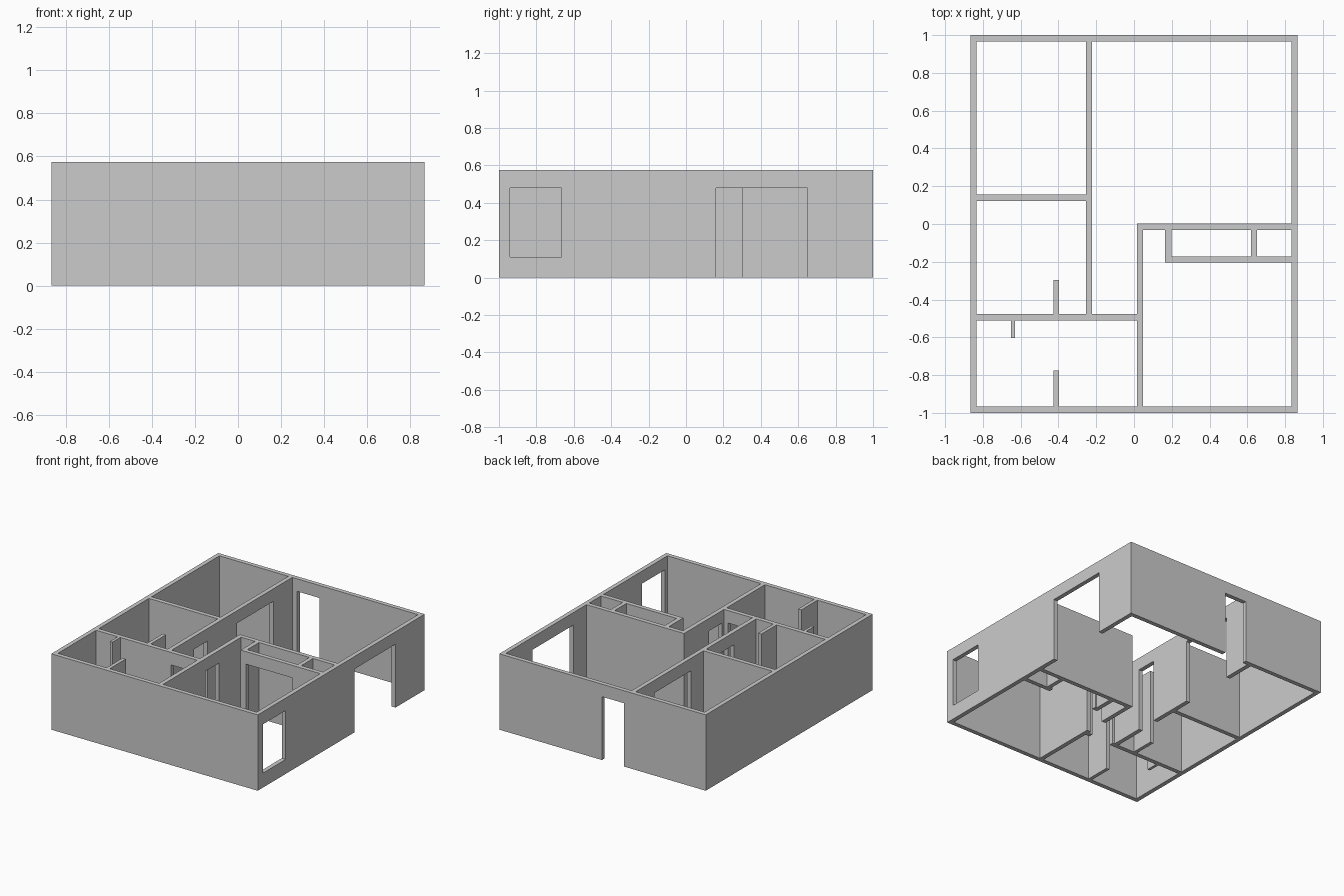
import bpy, bmesh, math

if "Cube" in bpy.data.objects:
    bpy.data.objects.remove(bpy.data.objects["Cube"])

X, Y, H, T = 0.866, 1.0, 0.575, 0.033   # half width, half depth, wall height, thickness
D = 0.48                                # head height of doors and windows
IX, IY = X - T, Y - T                   # inner faces of the outer walls


def box(x0, x1, y0, y1, z0=0.0, z1=H):
    return tuple(round(v, 4) for v in (x0, x1, y0, y1, z0, z1))


walls = {
    # outer shell
    "front": box(-X, X, -Y, -IY),
    "back": box(-X, X, IY, Y),
    "left": box(-X, -IX, -Y, Y),
    "right": box(IX, X, -Y, Y),
    # main partitions
    "hall_left": box(-0.255, -0.222, -0.51, Y),
    "bedroom_divider": box(-X, -0.222, 0.122, 0.155),
    "front_room_back": box(-X, 0.048, -0.51, -0.477),
    "hall_right": box(0.015, 0.048, -Y, 0.002),
    "living_room_front": box(0.015, X, -0.031, 0.002),
    # closets
    "closet_front": box(0.165, X, -0.204, -0.171),
    "closet_side": box(0.165, 0.198, -0.204, -0.02),
    "closet_divider": box(0.62, 0.651, -0.204, -0.02),
    # short stub walls
    "stub_middle": box(-0.425, -0.398, -0.49, -0.296),
    "stub_small": box(-0.651, -0.63, -0.604, -0.49),
    "stub_front": box(-0.425, -0.398, -Y, -0.775),
}

openings = {
    "right_window": box(IX, X, -0.94, -0.665, 0.11, D),
    "terrace_opening": box(IX, X, 0.16, 0.65, 0, D),
    "entrance": box(-0.182, 0.005, IY, Y, 0, D),
    "bedroom_opening": box(-0.255, -0.222, 0.305, 0.74, 0, D),
    "middle_room_door": box(-0.255, -0.222, -0.21, -0.05, 0, D),
    "front_room_door": box(-0.206, -0.02, -0.51, -0.477, 0, D),
    "right_room_door": box(0.015, 0.048, -0.455, -0.295, 0, D),
    "closet_opening": box(0.21, 0.6, -0.204, -0.171, 0, D),
}


def build_plan(name, solids, holes):
    """Join wall boxes minus openings into one clean shell."""
    every = list(solids) + list(holes)
    cuts = [sorted({b[2 * a + s] for b in every for s in (0, 1)}) for a in range(3)]

    def inside(b, p):
        return all(b[2 * a] < p[a] < b[2 * a + 1] for a in range(3))

    filled = set()
    for i in range(len(cuts[0]) - 1):
        for j in range(len(cuts[1]) - 1):
            for k in range(len(cuts[2]) - 1):
                c = (i, j, k)
                p = [(cuts[a][c[a]] + cuts[a][c[a] + 1]) / 2 for a in range(3)]
                if any(inside(b, p) for b in solids) and not any(inside(b, p) for b in holes):
                    filled.add(c)

    bm = bmesh.new()
    verts = {}

    def vert(c):
        if c not in verts:
            verts[c] = bm.verts.new([cuts[a][c[a]] for a in range(3)])
        return verts[c]

    # faces only where solid meets empty space
    for c in filled:
        for a in range(3):
            u, v = (a + 1) % 3, (a + 2) % 3
            for side in (0, 1):
                n = list(c)
                n[a] += 2 * side - 1
                if tuple(n) in filled:
                    continue
                ring = []
                for du, dv in ((0, 0), (1, 0), (1, 1), (0, 1)):
                    q = list(c)
                    q[a] += side
                    q[u] += du
                    q[v] += dv
                    ring.append(vert(tuple(q)))
                bm.faces.new(ring if side else ring[::-1])

    bmesh.ops.dissolve_limit(bm, angle_limit=math.radians(1),
                             verts=bm.verts[:], edges=bm.edges[:])
    mesh = bpy.data.meshes.new(name)
    bm.to_mesh(mesh)
    bm.free()
    obj = bpy.data.objects.new(name, mesh)
    bpy.context.collection.objects.link(obj)
    return obj


build_plan("house_walls", walls.values(), openings.values())
